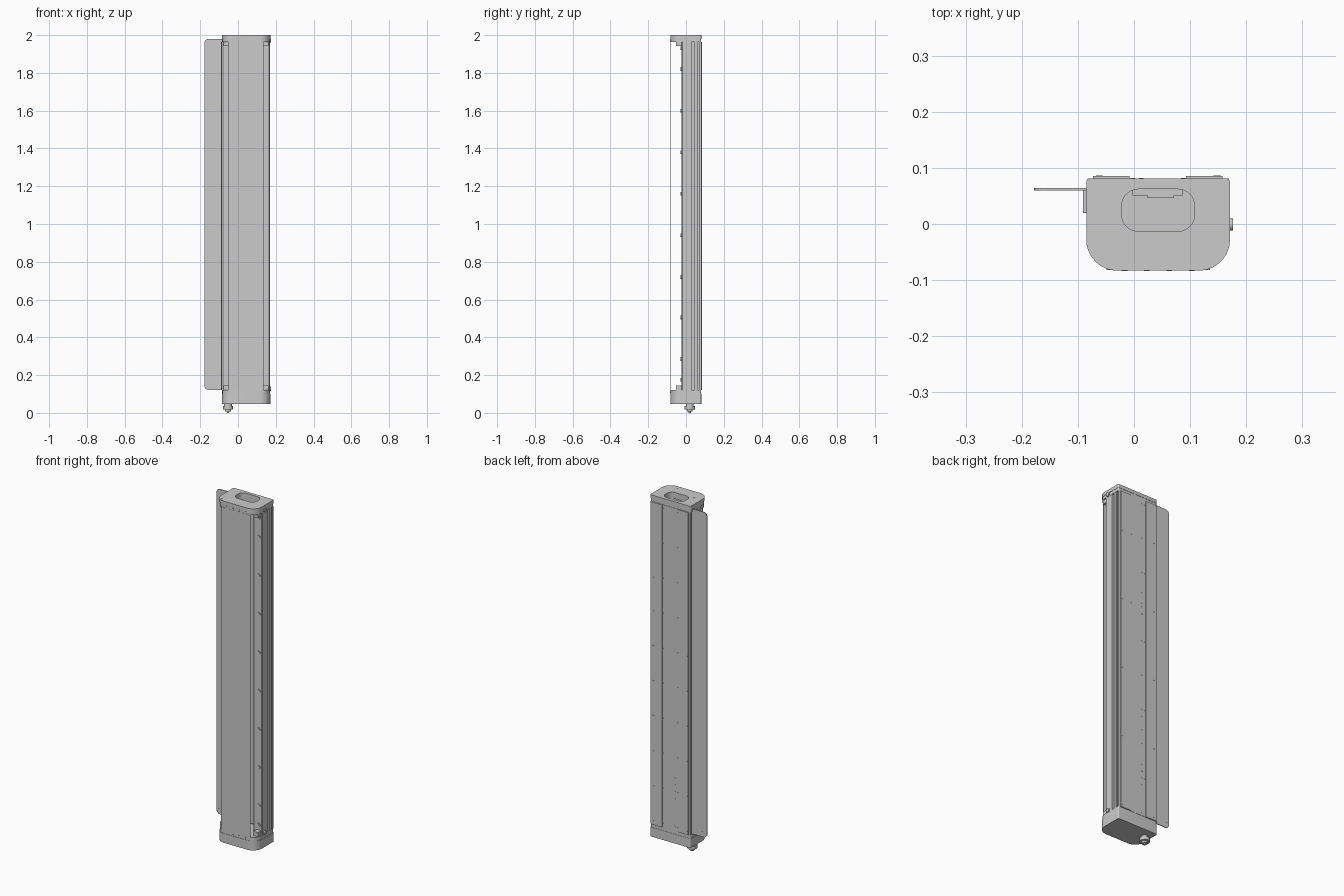
import bpy, bmesh, math
from mathutils import Matrix

if "Cube" in bpy.data.objects:
    bpy.data.objects.remove(bpy.data.objects["Cube"])

CX = 0.043               # centre line of the housing
Z0, Z1 = 0.12, 1.963     # span between the end caps


def link(name, mesh):
    obj = bpy.data.objects.new(name, mesh)
    bpy.context.collection.objects.link(obj)
    mesh.shade_smooth()
    mesh.set_sharp_from_angle(angle=math.radians(30))
    return obj


def box(name, x0, x1, y0, y1, z0, z1):
    bm = bmesh.new()
    bmesh.ops.create_cube(bm, size=1)
    for v in bm.verts:
        v.co = ((x0 + x1) / 2 + v.co.x * (x1 - x0),
                (y0 + y1) / 2 + v.co.y * (y1 - y0),
                (z0 + z1) / 2 + v.co.z * (z1 - z0))
    me = bpy.data.meshes.new(name)
    bm.to_mesh(me)
    bm.free()
    return link(name, me)


def discs(name, centres, r, depth, axis='Z', seg=16):
    """One object holding equal cylinders centred on the given points."""
    rot = {'Z': Matrix(), 'Y': Matrix.Rotation(math.pi / 2, 4, 'X'),
           'X': Matrix.Rotation(math.pi / 2, 4, 'Y')}[axis]
    bm = bmesh.new()
    for c in centres:
        bmesh.ops.create_cone(bm, cap_ends=True, segments=seg, radius1=r, radius2=r,
                              depth=depth, matrix=Matrix.Translation(c) @ rot)
    me = bpy.data.meshes.new(name)
    bm.to_mesh(me)
    bm.free()
    return link(name, me)


def rounded(x0, x1, y0, y1, radii, n=10):
    """Rounded rectangle outline; radii run from lower left, anticlockwise."""
    pts = []
    for i, (x, y, sx, sy) in enumerate([(x0, y0, 1, 1), (x1, y0, -1, 1),
                                        (x1, y1, -1, -1), (x0, y1, 1, -1)]):
        r = radii[i]
        for k in range(n + 1):
            a = math.pi * (1 + i / 2) + math.pi / 2 * k / n
            pts.append((x + sx * r + r * math.cos(a), y + sy * r + r * math.sin(a)))
    return pts


def extrude(name, loops, z0, z1):
    """Prism from an outline; further loops become holes."""
    cu = bpy.data.curves.new(name, 'CURVE')
    cu.dimensions, cu.fill_mode, cu.extrude = '2D', 'BOTH', (z1 - z0) / 2
    for pts in loops:
        s = cu.splines.new('POLY')
        s.points.add(len(pts) - 1)
        for p, (x, y) in zip(s.points, pts):
            p.co = (x, y, 0, 1)
        s.use_cyclic_u = True
    tmp = bpy.data.objects.new(name + "_outline", cu)
    bpy.context.collection.objects.link(tmp)
    dg = bpy.context.evaluated_depsgraph_get()
    me = bpy.data.meshes.new_from_object(tmp.evaluated_get(dg))
    bpy.data.objects.remove(tmp)
    me.name = name
    me.transform(Matrix.Translation((0, 0, (z0 + z1) / 2)))
    return link(name, me)


def cap_outline(d=0.0):
    return rounded(-0.085 + d, 0.171 - d, -0.083 + d, 0.081 - d, (0.055, 0.055, 0.006, 0.006))


def both(x):
    return (CX - x, CX + x)


# Top cap with the handle slot, and bottom cap with its box
slot = rounded(-0.022, 0.108, -0.013, 0.062, (0.03,) * 4)
extrude("top_cap", [cap_outline(), slot], 1.98, 2.0)
extrude("top_cap_flange", [cap_outline(0.0015), slot], Z1, 1.98)
extrude("bottom_cap_flange", [cap_outline(0.0015)], 0.1, Z0)
extrude("bottom_box", [cap_outline()], 0.047, 0.1)

# Channel body: back wall and grooved side walls, drawn as half and mirrored
half = [(0.065, 0.062), (0.065, -0.015), (0.075, -0.023), (0.122, -0.023), (0.126, -0.019),
        (0.126, 0.03), (0.112, 0.03), (0.112, 0.045), (0.126, 0.045), (0.126, 0.06),
        (0.118, 0.06), (0.118, 0.07), (0.126, 0.07), (0.126, 0.081)]
profile = [(CX + x, y) for x, y in half] + [(CX - x, y) for x, y in reversed(half)]
extrude("channel_body", [profile], Z0, Z1)

# Thin front cover sheet
box("front_cover", CX - 0.092, CX + 0.092, -0.082, -0.079, Z0, Z1)

# Rail on the inner back wall
box("inner_rail", -0.003, 0.087, 0.051, 0.062, Z0 + 0.01, Z1 - 0.01)
box("inner_rail_strip", 0.024, 0.071, 0.046, 0.051, Z0 + 0.01, Z1 - 0.01)

# Back mounting strips
for side, (a, b) in (("left", (-0.073, -0.008)), ("right", (0.093, 0.158))):
    box(f"back_strip_{side}", a, b, 0.081, 0.0855, Z0, Z1)

# Side fin: rounded sheet plus mounting flange
fin = extrude("side_fin", [rounded(-0.178, -0.085, 0.122, 1.98, (0.022, 0, 0, 0.022))], -0.002, 0.002)
fin.data.transform(Matrix.Translation((0, 0.062, 0)) @ Matrix.Rotation(math.pi / 2, 4, 'X'))
box("side_fin_flange", -0.0905, -0.085, 0.02, 0.064, 0.122, 1.963)
discs("fin_holes", [(-0.165 + 0.02 * i, 0.062, 0.152) for i in range(3)], 0.003, 0.005, 'Y', 10)

# Corner tabs joining channel and caps
for end, (a, b) in (("top", (1.942, Z1)), ("bottom", (Z0, 0.145))):
    for side, x in zip(("left", "right"), both(0.105)):
        box(f"{end}_tab_{side}", x - 0.014, x + 0.014, -0.052, -0.022, a, b)

# Flange screws behind the cover
zs = [0.175, 0.285, 0.505, 0.72, 0.94, 1.16, 1.38, 1.6, 1.82, 1.93]
discs("flange_screws", [(x, -0.025, z) for x in both(0.105) for z in zs], 0.01, 0.006, 'Y')
discs("flange_screw_sockets", [(x, -0.028, z) for x in both(0.105) for z in zs], 0.005, 0.002, 'Y', 6)

# Cap screws: washers and heads on the top
large = [(x, y) for x in both(0.079) for y in (0.011, -0.02)]
small = [(x, -0.061) for x in both(0.101) + both(0.05)]
for name, spots, r in (("large", large, 0.0105), ("small", small, 0.008)):
    discs(f"top_{name}_washers", [(x, y, 1.9995) for x, y in spots], r, 0.001, seg=24)
    discs(f"top_{name}_screws", [(x, y, 1.9995) for x, y in spots], r * 0.6, 0.002, seg=16)

# Cap front and back edge screws
edge = both(0.02) + both(0.06)
discs("cap_front_screws", [(x, -0.082, z) for x in edge for z in (1.972, 0.11)], 0.005, 0.003, 'Y', 12)

# Grounding studs on the right
discs("side_studs", [(0.172, -0.001, z) for z in (1.972, 0.128)], 0.011, 0.008, 'X')

# Back screws: outer strip columns, panel column, fine centre column
rows = [0.14 + 1.8 * i / 9 for i in range(10)]
discs("back_strip_screws", [(x, 0.0855, z) for x in both(0.105) for z in rows], 0.006, 0.001, 'Y', 12)
discs("back_panel_screws", [(x, 0.0812, z) for x in both(0.045) for z in rows], 0.004, 0.002, 'Y', 10)
mid = rows + [0.3, 0.38, 0.42, 0.62, 0.7, 1.3, 1.36, 1.42]
discs("back_centre_holes", [(0.013, 0.0812, z) for z in mid], 0.004, 0.001, 'Y', 10)

# Cable connector under the box
discs("connector_collar", [(-0.053, 0.02, 0.042)], 0.021, 0.012, seg=24)
discs("connector_nut", [(-0.053, 0.02, 0.028)], 0.027, 0.018, seg=24)
discs("connector_plug", [(-0.053, 0.02, 0.014)], 0.015, 0.012, seg=24)
discs("connector_pin", [(-0.053, 0.02, 0.005)], 0.006, 0.01, seg=16)
